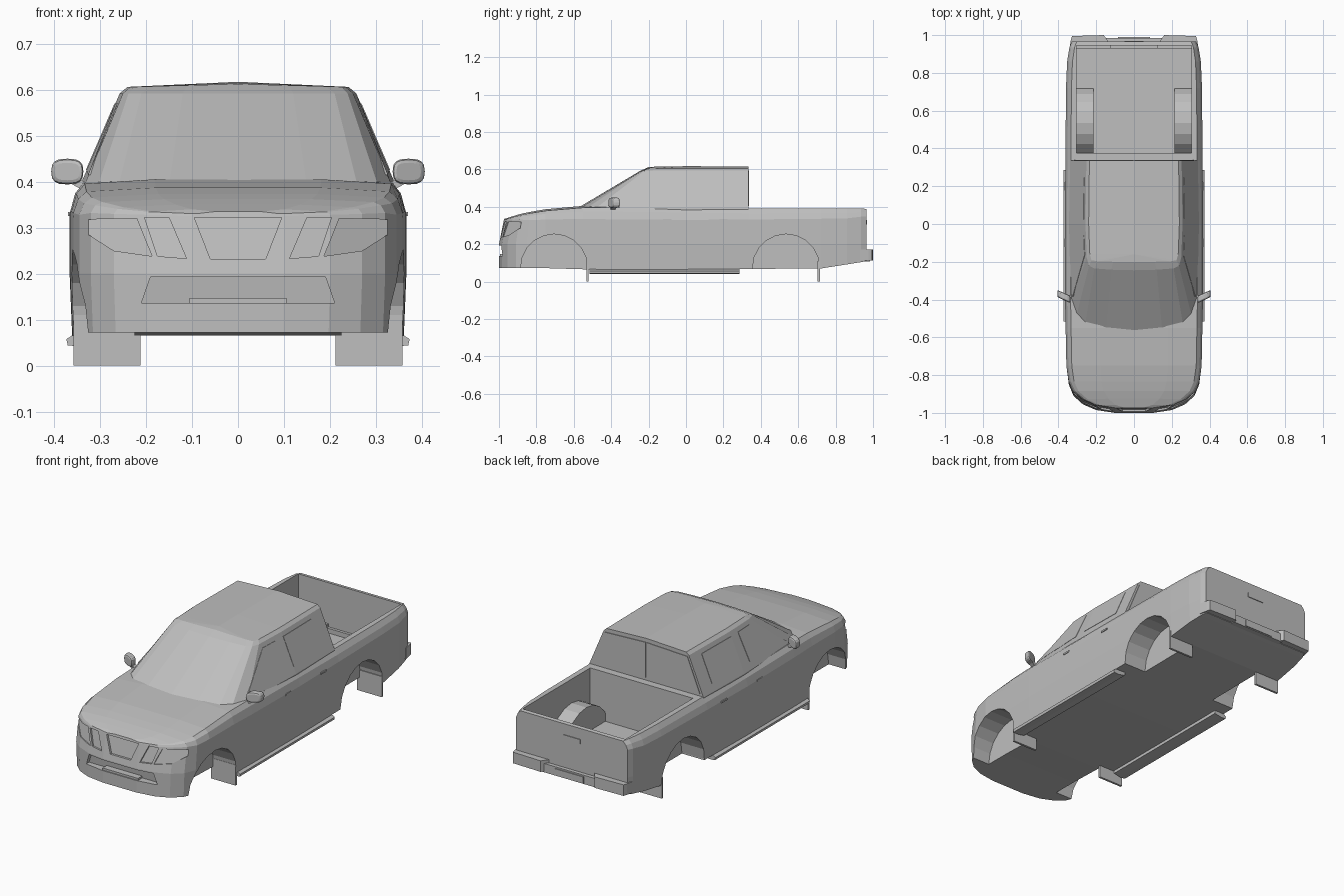
import bpy, bmesh, math

if "Cube" in bpy.data.objects:
    bpy.data.objects.remove(bpy.data.objects["Cube"])

paint = bpy.data.materials.new("body_grey")
paint.diffuse_color = (0.52, 0.52, 0.52, 1)
paint.use_nodes = True
paint.node_tree.nodes["Principled BSDF"].inputs["Base Color"].default_value = paint.diffuse_color


def make(name, verts, faces):
    bm = bmesh.new()
    vs = [bm.verts.new(v) for v in verts]
    for f in faces:
        bm.faces.new([vs[i] for i in f])
    bmesh.ops.recalc_face_normals(bm, faces=bm.faces)
    me = bpy.data.meshes.new(name)
    bm.to_mesh(me)
    bm.free()
    ob = bpy.data.objects.new(name, me)
    bpy.context.collection.objects.link(ob)
    me.materials.append(paint)
    return ob


def extrude(name, front, back):
    """Solid between two matching outlines."""
    n = len(front)
    faces = [list(range(n)), list(range(2 * n - 1, n - 1, -1))]
    faces += [[i, (i + 1) % n, n + (i + 1) % n, n + i] for i in range(n)]
    return make(name, list(front) + list(back), faces)


def box(name, x0, x1, y0, y1, z0, z1):
    ring = [(x0, y0), (x1, y0), (x1, y1), (x0, y1)]
    return extrude(name, [(x, y, z0) for x, y in ring], [(x, y, z1) for x, y in ring])


def arch(name, x0, x1, y, r, foot, n=10):
    """Half drum over a wheel, with straight legs down to z = foot."""
    z = .075
    pts = [(y + r * math.cos(math.pi * i / n), z + r * math.sin(math.pi * i / n))
           for i in range(n + 1)]
    if foot < z:
        pts += [(y - r, foot), (y + r, foot)]
    return extrude(name, [(x0, *p) for p in pts], [(x1, *p) for p in pts])


def apply_mod(ob, mod):
    bpy.context.view_layer.objects.active = ob
    bpy.ops.object.modifier_apply(modifier=mod.name)


def combine(ob, tool, op='DIFFERENCE'):
    m = ob.modifiers.new("bool", 'BOOLEAN')
    m.operation, m.solver, m.object = op, 'EXACT', tool
    apply_mod(ob, m)
    bpy.data.objects.remove(tool)


# Lower body, lofted along y: y, half width, top, shoulder drop, bottom
stations = [
    (-1.0, .10, .335, .010, .072), (-.985, .20, .340, .012, .072),
    (-.955, .27, .350, .020, .072), (-.91, .32, .362, .030, .072),
    (-.85, .345, .373, .045, .072), (-.75, .358, .387, .055, .072),
    (-.55, .362, .405, .070, .066), (-.40, .365, .408, .075, .066),
    (0, .366, .402, .072, .066), (.335, .363, .392, .060, .068),
    (.72, .360, .392, .056, .070), (.86, .354, .392, .054, .092),
    (.935, .342, .392, .045, .104), (.965, .330, .388, .040, .110)]


def shear(y, z):
    return y + max(0, z - .2) * .2 * min(1, max(0, (-.75 - y) / .2))


verts, faces = [], []
for y, w, zt, d, zb in stations:
    rim = 0 if y > .3 else .004 + d * .08
    half = [(w * .985, zb), (w, .2), (w, zt - d), (w * .97, zt - d * .45),
            (w * .92, zt - rim), (w * .5, zt)]
    ring = half + [(-x, z) for x, z in reversed(half)]
    verts += [(x, shear(y, z), z) for x, z in ring]
N = 12
for s in range(len(stations) - 1):
    for i in range(N):
        j = (i + 1) % N
        faces.append([s * N + i, s * N + j, (s + 1) * N + j, (s + 1) * N + i])
for base in (0, (len(stations) - 1) * N):
    faces += [[base + i, base + i + 1, base + N - 2 - i, base + N - 1 - i] for i in range(5)]
body = make("lower_body", verts, faces)

# Cargo bed and wheel arches
combine(body, box("bed_cut", -.304, .304, .375, .945, .13, .8))
for s in (-1, 1):
    combine(body, arch("bed_hump", s * .215, s * .325, .535, .190, .085), 'UNION')
for s in (-1, 1):
    for y in (-.705, .535):
        combine(body, arch("arch_cut", s * .225, s * .5, y, .179, -.1))


# Grille, headlight and intake recesses that follow the curved nose
def nose(x, z):
    x = abs(x)
    if x <= stations[0][1]:
        return shear(stations[0][0], z)
    for a, b in zip(stations, stations[1:]):
        if x <= b[1]:
            t = (x - a[1]) / (b[1] - a[1])
            return shear(a[0] + t * (b[0] - a[0]), z)


def recess(pts, depth):
    combine(body, extrude("recess_cut", [(x, -1.1, z) for x, z in pts],
                          [(x, nose(x, z) + depth, z) for x, z in pts]))


recess([(-.095, .322), (.095, .322), (.06, .232), (-.06, .232)], .012)
recess([(-.19, .193), (.19, .193), (.21, .136), (-.21, .136)], .022)
for s in (-1, 1):
    recess([(s * .15, .322), (s * .203, .322), (s * .175, .238), (s * .112, .233)], .01)
    recess([(s * .22, .32), (s * .325, .318), (s * .325, .285),
            (s * .27, .25), (s * .187, .238)], .004)
box("front_plate", -.105, .105, -.995, -.96, .13, .147)

# Cab, lofted upwards from plan outlines
base = [(0, -.585), (.15, -.572), (.26, -.535), (.305, -.485), (.335, -.40),
        (.344, 0), (.338, .335)]
top = [(0, -.245), (.12, -.242), (.21, -.235), (.238, -.222), (.25, -.18),
       (.257, 0), (.252, .335)]
crown = [(0, -.20), (.11, -.20), (.19, -.198), (.225, -.192), (.234, -.16),
         (.240, 0), (.236, .335)]
levels = [(base, .345), (base, .39), (top, .592), (crown, .606)]
verts, faces = [], []
for half, z in levels:
    ring = half + [(-x, y) for x, y in reversed(half[1:])]
    verts += [(x, y, z) for x, y in ring]
M = 13
for k in range(3):
    faces += [[k * M + i, k * M + (i + 1) % M, (k + 1) * M + (i + 1) % M, (k + 1) * M + i]
              for i in range(M)]
o = 3 * M
for i in (0, 1, 2, M - 1, M - 2):      # slight crown across the roof front
    x, y, z = verts[o + i]
    verts[o + i] = (x, y, .606 + .006 * (1 - abs(x) / .235))
ridge = len(verts)
verts += [(0, -.16, .615), (0, 0, .617), (0, .335, .616)]
faces += [list(range(M))[::-1]]
for a in ([o + i for i in range(7)], [o] + [o + M - i for i in range(1, 7)]):
    faces += [[a[i], a[i + 1], ridge] for i in range(4)]
    faces += [[a[4], a[5], ridge + 1, ridge], [a[5], a[6], ridge + 2, ridge + 1]]
faces.append([o + 6, ridge + 2, o + 7])
make("cab", verts, faces)


# Side windows as thin plates on the leaning cab sides
def side_x(y, z):
    def at(h):
        for a, b in zip(h[4:], h[5:]):
            if y <= b[1]:
                return a[0] + (y - a[1]) / (b[1] - a[1]) * (b[0] - a[0])
    t = (z - .39) / .202
    return at(base) * (1 - t) + at(top) * t


windows = {"front_window": [(-.385, .415), (-.07, .425), (-.06, .57), (-.165, .57)],
           "rear_window": [(0, .425), (.245, .425), (.245, .57), (0, .57)]}
for name, pts in windows.items():
    for s in (-1, 1):
        extrude(name, [(s * (side_x(y, z) + .002), y, z) for y, z in pts],
                [(s * (side_x(y, z) - .003), y, z) for y, z in pts])

for s in (-1, 1):
    # Back glass halves
    pts = [(s * .003, .405), (s * .318, .405), (s * .244, .585), (s * .003, .595)]
    extrude("back_glass", [(x, .333, z) for x, z in pts], [(x, .338, z) for x, z in pts])
    # Mud flaps
    for y in (-.533, .704):
        box("mud_flap", s * .212, s * .358, y, y + .012, 0, .11)
    # Running boards
    prof = [(.30, .068), (.36, .066), (.373, .058), (.370, .044), (.34, .042), (.30, .05)]
    extrude("running_board", [(s * x, -.515, z) for x, z in prof],
            [(s * x, .285, z) for x, z in prof])
    # Door handles
    for y in (-.10, .20):
        box("door_handle", s * .355, s * .369, y - .022, y + .022, .325, .334)
    # Mirrors: rounded, slightly swept housings on a short stalk
    pts = []
    for i in range(16):
        a = 2 * math.pi * i / 16
        c, q = math.cos(a), math.sin(a)
        pts.append((.035 * math.copysign(abs(c) ** .7, c), .028 * math.copysign(abs(q) ** .7, q)))
    m = extrude("mirror", [(s * (.371 + x), -.403 + .45 * x, .422 + z) for x, z in pts],
                [(s * (.371 + x), -.365 + .45 * x, .422 + z) for x, z in pts])
    bev = m.modifiers.new("round", 'BEVEL')
    bev.width, bev.segments, bev.limit_method, bev.angle_limit = .009, 2, 'ANGLE', math.radians(50)
    apply_mod(m, bev)
    extrude("mirror_stalk", [(s * .325, -.405, .375), (s * .325, -.38, .375),
                             (s * .325, -.38, .395), (s * .325, -.405, .395)],
            [(s * .362, -.40, .395), (s * .362, -.375, .395),
             (s * .362, -.375, .415), (s * .362, -.40, .415)])
    # Rear bumper ends
    plan = [(.125, .95), (.16, 1.0), (.328, .995), (.334, .975), (.342, .93), (.125, .93)]
    extrude("bumper_end", [(s * x, y, .113) for x, y in plan],
            [(s * x, y, .172) for x, y in plan])

# Bumper step, rear plate and tailgate handle
box("bumper_step", -.16, .16, .93, .985, .108, .155)
box("rear_plate", -.085, .085, .96, .99, .112, .147)
box("tailgate_handle", -.05, .05, .955, .969, .305, .33)
